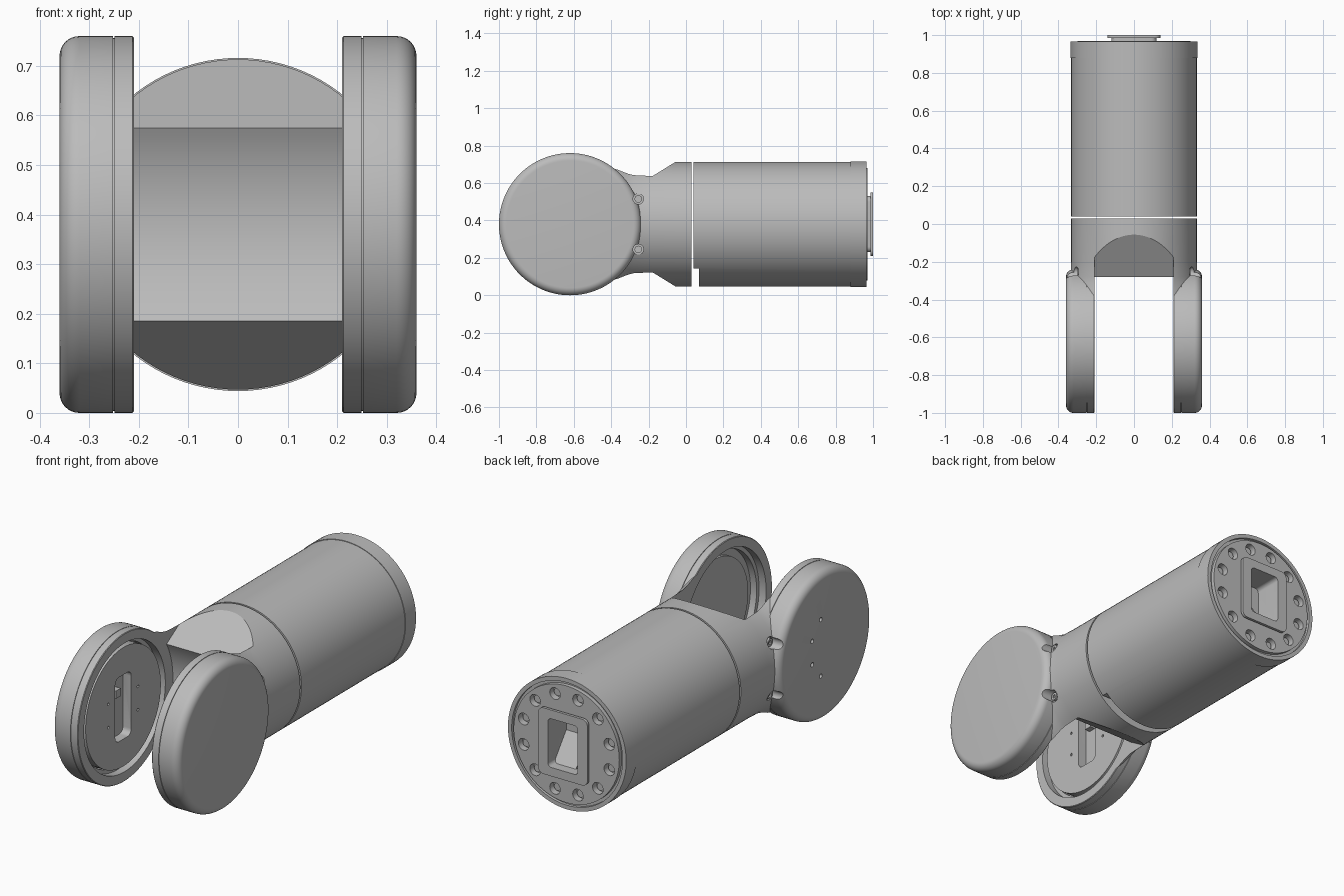
import bpy, bmesh
from math import pi, cos, sin, sqrt, atan2
from mathutils import Matrix, Vector

cube = bpy.data.objects.get("Cube")
if cube:
    bpy.data.objects.remove(cube)

CZ = 0.38          # height of the main axis
DY = -0.62         # fork disc centre
DISC_R = 0.38
NECK_R = 0.333
INNER = 0.21       # inner face of each fork disc

grey = bpy.data.materials.new("plain grey")
grey.use_nodes = True
grey.diffuse_color = (0.5, 0.5, 0.5, 1)
grey.node_tree.nodes["Principled BSDF"].inputs["Base Color"].default_value = (0.5, 0.5, 0.5, 1)


def finish(name, bm):
    bmesh.ops.remove_doubles(bm, verts=bm.verts, dist=1e-5)
    bmesh.ops.recalc_face_normals(bm, faces=bm.faces)
    mesh = bpy.data.meshes.new(name)
    bm.to_mesh(mesh)
    bm.free()
    mesh.materials.append(grey)
    ob = bpy.data.objects.new(name, mesh)
    bpy.context.scene.collection.objects.link(ob)
    return ob


def revolve(name, profile, axis, centre, steps=96):
    """Spin (position, radius) pairs around the x or y axis through centre."""
    bm = bmesh.new()
    axis_vec = Vector((1, 0, 0)) if axis == "x" else Vector((0, 1, 0))
    vs = [bm.verts.new(axis_vec * t + Vector((0, 0, r))) for t, r in profile]
    es = [bm.edges.new(p) for p in zip(vs, vs[1:])]
    bmesh.ops.spin(bm, geom=vs + es, cent=(0, 0, 0), axis=axis_vec,
                   angle=2 * pi, steps=steps, use_duplicate=False)
    bmesh.ops.translate(bm, verts=bm.verts, vec=centre)
    return finish(name, bm)


def rod(name, axis, lo, hi, r, centre, steps=24):
    return revolve(name, [(lo, 0), (lo, r), (hi, r), (hi, 0)], axis, centre, steps)


def prism(name, outline, axis, lo, hi):
    """Extrude an outline along x (outline in y, z) or y (outline in x, z)."""
    bm = bmesh.new()
    place = (lambda t, a, b: (t, a, b)) if axis == "x" else (lambda t, a, b: (a, t, b))
    face = bm.faces.new([bm.verts.new(place(lo, a, b)) for a, b in outline])
    out = bmesh.ops.extrude_face_region(bm, geom=[face])
    moved = [v for v in out["geom"] if isinstance(v, bmesh.types.BMVert)]
    bmesh.ops.translate(bm, verts=moved, vec=place(hi - lo, 0, 0))
    return finish(name, bm)


def rounded(ca, cb, w, h, r, n=6):
    """Rounded rectangle with half sizes w and h."""
    pts = []
    for q, (sa, sb) in enumerate([(1, 1), (-1, 1), (-1, -1), (1, -1)]):
        for i in range(n + 1):
            t = (q + i / n) * pi / 2
            pts.append((ca + sa * (w - r) + r * cos(t), cb + sb * (h - r) + r * sin(t)))
    return pts


def box(name, x0, x1, y0, y1, z0, z1):
    return prism(name, [(y0, z0), (y1, z0), (y1, z1), (y0, z1)], "x", x0, x1)


def boolean(ob, *cutters, op="DIFFERENCE"):
    for c in cutters:
        c.hide_render = True
        mod = ob.modifiers.new("cut", "BOOLEAN")
        mod.operation, mod.object, mod.solver = op, c, "EXACT"
    bpy.context.view_layer.update()
    deps = bpy.context.evaluated_depsgraph_get()
    mesh = bpy.data.meshes.new_from_object(ob.evaluated_get(deps))
    ob.modifiers.clear()
    ob.data = mesh
    for c in cutters:
        bpy.data.objects.remove(c)


axis_y = (0, 0, CZ)
disc_c = (0, DY, CZ)

# Main barrel with end collar, groove and raised end face
barrel = revolve("barrel", [(0.04, 0), (0.04, NECK_R), (0.88, NECK_R), (0.88, 0.336),
                            (0.965, 0.336), (0.965, 0.315), (0.95, 0.315), (0.95, 0.3),
                            (0.97, 0.3), (0.97, 0)], "y", axis_y)
boolean(barrel, box("notch", -0.5, 0.5, 0, 0.07, -0.1, 0.143),
        prism("pocket", rounded(0, CZ, 0.085, 0.125, 0.02), "y", 0.85, 1.1))

# Ring of counterbored screw holes in the end face
holes = []
for i in range(12):
    a = (i + 0.5) * pi / 6
    c = (0.252 * cos(a), 0, CZ + 0.252 * sin(a))
    holes.append(rod("hole", "y", 0.935, 1.1, 0.03, c))
    rod("end_screw", "y", 0.93, 0.95, 0.019, c)
boolean(barrel, *holes)

# Connector frame on the end face
for name, w, h, y0, y1 in [("connector_base", 0.12, 0.15, 0.96, 0.986),
                           ("connector_flange", 0.14, 0.17, 0.986, 1.0)]:
    frame = prism(name, rounded(0, CZ, w, h, 0.03), "y", y0, y1)
    boolean(frame, prism("opening", rounded(0, CZ, 0.085, 0.125, 0.02), "y", 0.9, 1.1))
prism("connector_ramp", [(0.84, CZ - 0.125), (0.95, CZ - 0.125), (0.84, CZ + 0.02)],
      "x", -0.04, 0.085)

# Fork neck: round section flaring into the discs
neck = revolve("fork_neck", [(0.03, 0), (0.03, NECK_R), (-0.2, NECK_R), (-0.28, 0.336),
                             (-0.31, 0.342), (-0.34, 0.351), (-0.36, 0.358),
                             (-0.385, 0.364), (-0.385, 0)], "y", axis_y)
boolean(neck, box("limit", -0.357, 0.357, -1, 1, -0.2, 1), op="INTERSECT")

# Middle gap of the fork: sloped top and bottom with a concave saddle
start = atan2(0.195, 0.34)
saddle_r = sqrt(0.195 ** 2 + 0.34 ** 2)
arc = [(DY + saddle_r * cos(t), CZ + saddle_r * sin(t))
       for t in [start * (1 - i / 10) for i in range(21)]]
gap = [(-1.1, 1.2), (0.02, 1.2), (0.02, CZ + 0.38)] + arc + \
      [(0.02, CZ - 0.38), (0.02, -0.4), (-1.1, -0.4)]
boolean(neck, prism("gap", gap, "x", -INNER, INNER))
boolean(neck, rod("clearance", "x", -0.3, 0.3, 0.345, disc_c, 96))

# Fork discs: inner ring and rounded cover on each side
for side, s in [("left", 1), ("right", -1)]:
    ring = [(0.25, 0.33), (INNER, 0.33), (INNER, DISC_R - 0.003), (INNER + 0.003, DISC_R),
            (0.249, DISC_R), (0.249, DISC_R - 0.004), (0.25, DISC_R - 0.004), (0.25, 0.33)]
    revolve(side + "_disc_ring", [(s * t, r) for t, r in ring], "x", disc_c, 128)
    edge = [(0.32 + 0.04 * sin(i * pi / 16), DISC_R - 0.04 + 0.04 * cos(i * pi / 16))
            for i in range(9)]
    shell = [(0.285, 0), (0.285, 0.31), (0.25, 0.31), (0.25, DISC_R - 0.004),
             (0.252, DISC_R - 0.004), (0.252, DISC_R)] + edge + [(0.36, 0)]
    cover = revolve(side + "_disc_cover", [(s * t, r) for t, r in shell], "x", disc_c, 128)

    # Screw pockets where the neck meets the disc
    for target in (neck, cover):
        boolean(target, *[rod("pocket", "x", s * 0.285, s * 0.5, 0.028,
                              (0, -0.255, CZ + d)) for d in (-0.135, 0.135)])
    for d in (-0.135, 0.135):
        screw = rod(side + "_neck_screw", "x", s * 0.27, s * 0.3, 0.02, (0, -0.255, CZ + d))
        boolean(screw, rod("socket", "x", s * 0.292, s * 0.4, 0.01, (0, -0.255, CZ + d), 6))

    if side == "left":
        # Stepped floor inside the open recess
        rod("left_recess_step", "x", 0.27, 0.286, 0.27, disc_c, 96)
    else:
        # Small holes on the outer face
        boolean(cover, *[rod("pin", "x", -0.345, -0.4, 0.011, (0, DY + a, CZ + b))
                         for a, b in [(0.04, 0.145), (0.11, 0.06), (0.11, -0.06), (0.04, -0.145)]])

# Mounting plate with a slot inside the right disc
plate = rod("right_mount_plate", "x", -0.29, -0.218, 0.305, disc_c, 96)
boolean(plate, prism("slot", rounded(DY, CZ, 0.065, 0.165, 0.03), "x", -0.265, -0.1),
        *[rod("pin", "x", -0.23, -0.1, 0.007, (0, DY + a, CZ + b), 12)
          for a in (-0.12, 0.12) for b in (-0.06, 0.06)])
box("slot_plug", -0.27, -0.235, DY - 0.035, DY + 0.005, CZ + 0.05, CZ + 0.09)

# Smooth curves, sharp edges
for ob in bpy.context.scene.collection.all_objects:
    ob.select_set(ob.type == "MESH")
    if ob.type == "MESH":
        bpy.context.view_layer.objects.active = ob
bpy.ops.object.shade_smooth_by_angle(angle=pi / 6)
